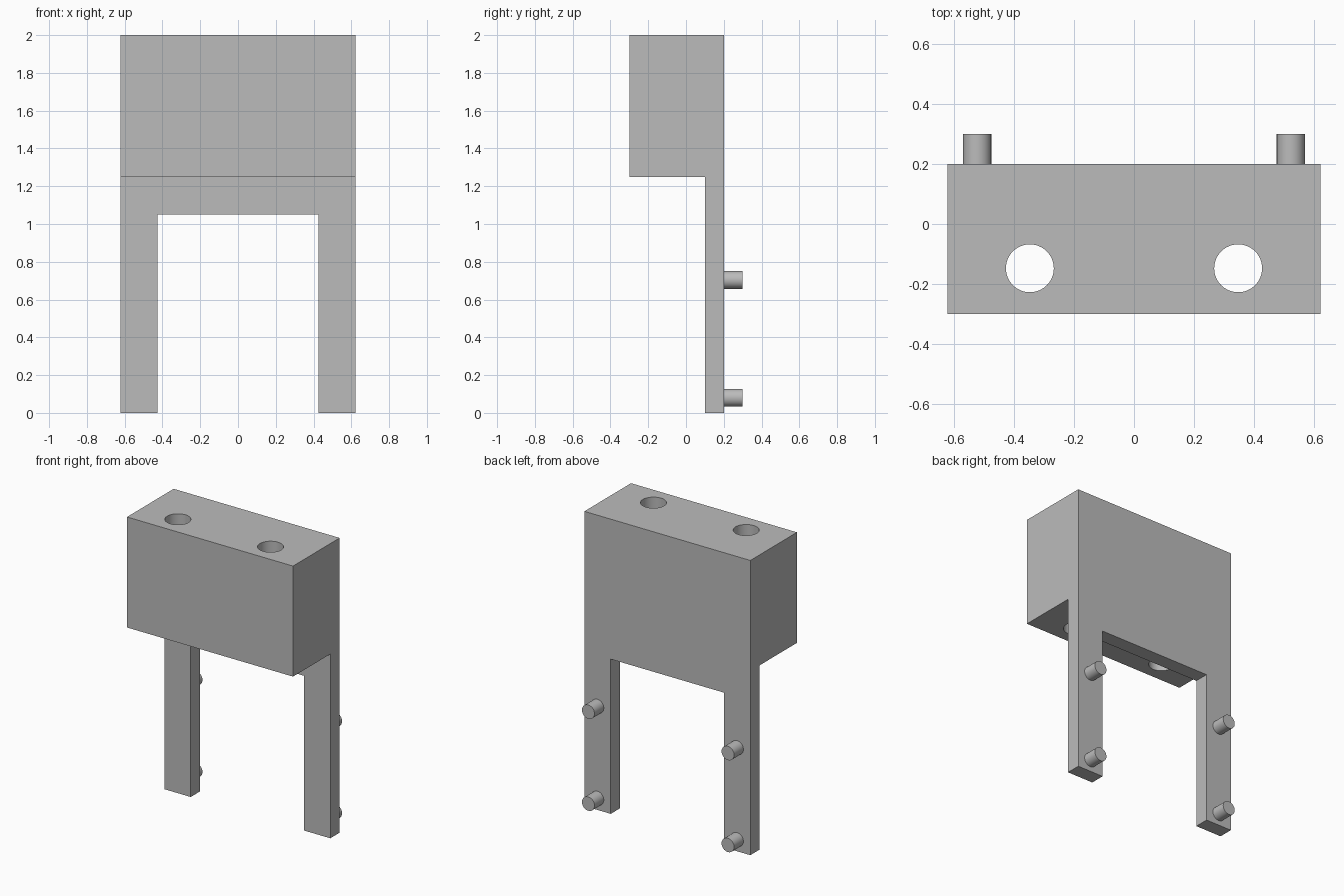
import bpy, bmesh, math
from mathutils import Matrix

cube = bpy.data.objects.get("Cube")
if cube:
    bpy.data.objects.remove(cube, do_unlink=True)

grey = bpy.data.materials.new("plain_grey")
grey.use_nodes = True
colour = (0.5, 0.5, 0.5, 1)
grey.diffuse_color = colour
grey.node_tree.nodes["Principled BSDF"].inputs["Base Color"].default_value = colour

HALF_W = 0.623


def finish(bm, name):
    bmesh.ops.recalc_face_normals(bm, faces=bm.faces)
    mesh = bpy.data.meshes.new(name)
    bm.to_mesh(mesh)
    bm.free()
    mesh.materials.append(grey)
    obj = bpy.data.objects.new(name, mesh)
    bpy.context.collection.objects.link(obj)
    return obj


def box(name, low, high):
    bm = bmesh.new()
    bmesh.ops.create_cube(bm, size=1)
    for v in bm.verts:
        v.co = [h if c > 0 else l for c, l, h in zip(v.co, low, high)]
    return finish(bm, name)


def cylinder(name, radius, depth, centre, along_y=False):
    bm = bmesh.new()
    turn = Matrix.Rotation(math.pi / 2 if along_y else 0, 4, "X")
    bmesh.ops.create_cone(bm, cap_ends=True, segments=64, radius1=radius, radius2=radius,
                          depth=depth, matrix=Matrix.Translation(centre) @ turn)
    return finish(bm, name)


def smooth(obj):
    bpy.ops.object.select_all(action="DESELECT")
    obj.select_set(True)
    bpy.context.view_layer.objects.active = obj
    bpy.ops.object.shade_smooth_by_angle(angle=math.radians(30))


# Body: stepped side profile (y, z) extruded across the width
profile = [(0.2, 0), (0.2, 2), (-0.3, 2), (-0.3, 1.25), (0.1, 1.25), (0.1, 0)]
bm = bmesh.new()
side = bm.faces.new([bm.verts.new((-HALF_W, y, z)) for y, z in profile])
new = bmesh.ops.extrude_face_region(bm, geom=[side])["geom"]
bmesh.ops.translate(bm, vec=(2 * HALF_W, 0, 0),
                    verts=[g for g in new if isinstance(g, bmesh.types.BMVert)])
body = finish(bm, "block_and_legs")

# Cutters: the opening between the legs and two vertical through-holes
cutters = [box("leg_opening_cutter", (-0.425, 0, -0.1), (0.425, 0.3, 1.05))]
for word, s in (("left", 1), ("right", -1)):
    cutters.append(cylinder(f"{word}_hole_cutter", 0.08, 1.2, (s * 0.348, -0.148, 1.6)))
for cutter in cutters:
    cutter.hide_render = True
    mod = body.modifiers.new(cutter.name, "BOOLEAN")
    mod.operation, mod.solver, mod.object = "DIFFERENCE", "EXACT", cutter
    bpy.context.view_layer.objects.active = body
    bpy.ops.object.modifier_apply(modifier=mod.name)
for cutter in cutters:
    bpy.data.objects.remove(cutter, do_unlink=True)
smooth(body)

# Pegs: upper and lower on the back of each leg
for word, s in (("left", 1), ("right", -1)):
    for level, z in (("lower", 0.08), ("upper", 0.704)):
        smooth(cylinder(f"{word}_{level}_peg", 0.047, 0.1, (s * 0.524, 0.25, z), True))
